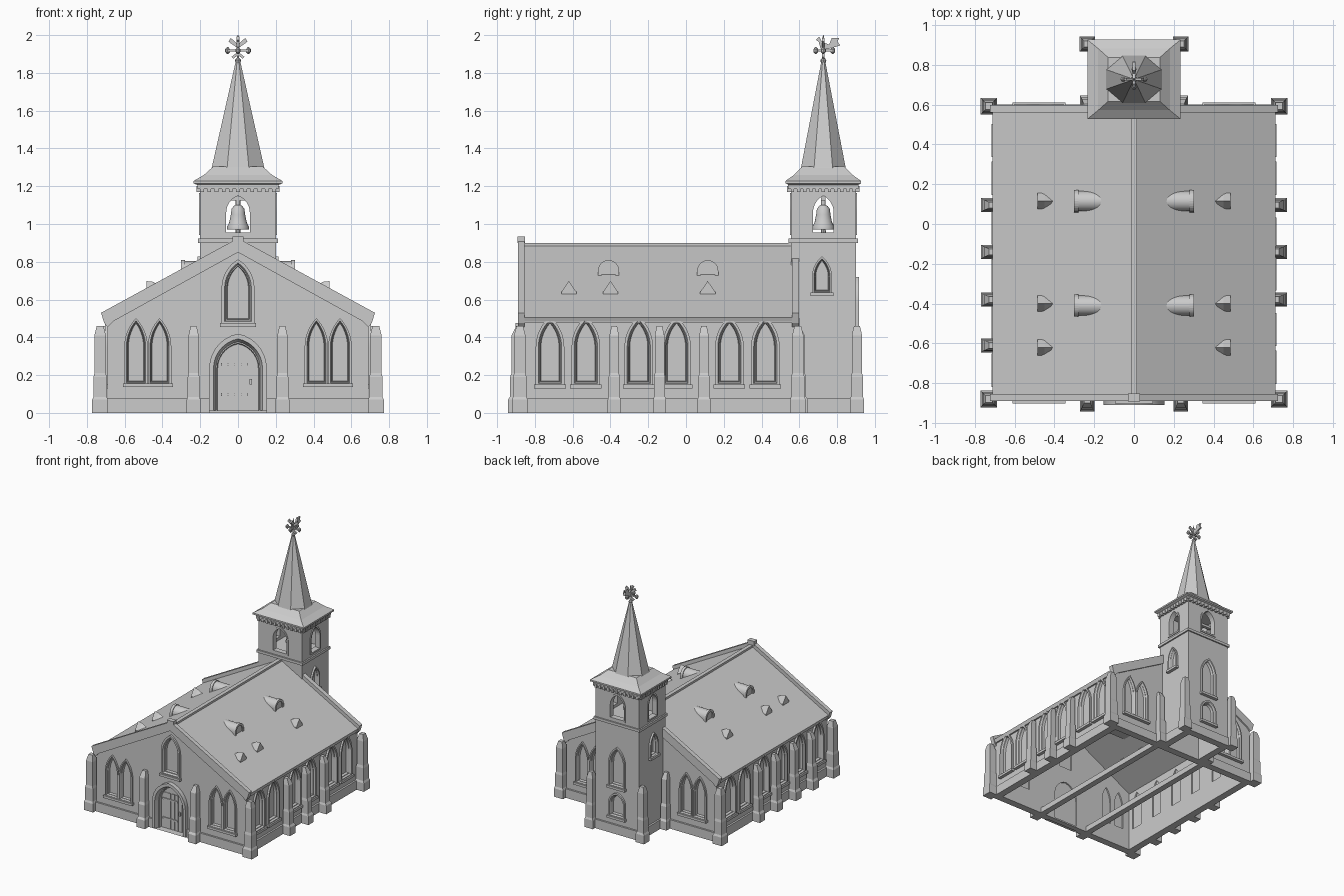
import bpy, bmesh
from math import sin, cos, pi, atan2
from collections import defaultdict

if "Cube" in bpy.data.objects:
    bpy.data.objects.remove(bpy.data.objects["Cube"])

parts = defaultdict(bmesh.new)


def loft(part, loops, closed=False):
    """Bridge equal-length loops of 3D points; cap the ends unless closed."""
    bm = parts[part]
    vs = [[bm.verts.new(p) for p in lp] for lp in loops]
    n = len(vs[0])
    pairs = list(zip(vs, vs[1:])) + ([(vs[-1], vs[0])] if closed else [])
    for a, b in pairs:
        for i in range(n):
            bm.faces.new((a[i], a[(i + 1) % n], b[(i + 1) % n], b[i]))
    if not closed:
        bm.faces.new(vs[0][::-1])
        bm.faces.new(vs[-1])


def place(axis, pts, t):
    return [(t, u, z) if axis == 'x' else (u, t, z) for u, z in pts]


def prism(part, axis, pts, t0, t1):
    loft(part, [place(axis, pts, t0), place(axis, pts, t1)])


def stack(part, levels):
    """Rectangles (z, cx, cy, hx, hy) lofted upward."""
    loft(part, [[(cx - hx, cy - hy, z), (cx + hx, cy - hy, z),
                 (cx + hx, cy + hy, z), (cx - hx, cy + hy, z)] for z, cx, cy, hx, hy in levels])


def box(part, x0, x1, y0, y1, z0, z1):
    c = ((x0 + x1) / 2, (y0 + y1) / 2, abs(x1 - x0) / 2, abs(y1 - y0) / 2)
    stack(part, [(z0, *c), (z1, *c)])


def lathe(part, cx, cy, rings, n=16, sy=1, a0=0):
    loft(part, [[(cx + r * cos(a0 + 2 * pi * i / n), cy + sy * r * sin(a0 + 2 * pi * i / n), z)
                 for i in range(n)] for r, z in rings])


def arch(u, w, z0, zs, zt, n=7):
    """Pointed (or round) arch outline."""
    h, c = zt - zs, ((zt - zs) ** 2 - w * w / 4) / w
    r, end = w / 2 + c, atan2(zt - zs, c)
    arc = [(-c + r * cos(end * i / n), zs + r * sin(end * i / n)) for i in range(n + 1)]
    arc[-1] = (0, zt)
    pts = [(-w / 2, z0), (w / 2, z0)] + arc + [(-x, z) for x, z in arc[-2::-1]]
    return [(u + x, z) for x, z in pts]


FACES = {'front': ('y', -1, -.875), 'back': ('y', 1, .585), 'right': ('x', 1, .69),
         'left': ('x', -1, -.69), 'tower_back': ('y', 1, .9),
         'tower_right': ('x', 1, .2), 'tower_left': ('x', -1, -.2)}


def window(face, wall, u, w, z0, zs, zt, g=.025, out=.015, sill=True):
    axis, s, off = FACES[face]
    outline = lambda k: arch(u, w + 2 * k, z0 - (k if sill else 0), zs, zt + k * 1.2)
    prism(wall + '_cutter', axis, outline(0.003), off - s * .1, off + s * .1)
    ring = [(g, -.012), (g, out), (g * .5, out), (g * .35, out * .4), (0, -.02), (0, -.03)]
    loft('window_and_door_frames', [place(axis, outline(k), off + s * d) for k, d in ring], True)
    prism('window_panes', axis, outline(.004), off - s * .034, off - s * .022)
    if sill:
        h = w / 2 + g + .008
        prism('window_sills', axis, [(u - h, z0 - g - .012), (u + h, z0 - g - .012),
              (u + h, z0 - g + .008), (u - h, z0 - g + .008)], off - s * .01, off + s * (out + .012))


def buttress(x, y, h, nx=0, ny=0):
    """Stepped buttress with a top sloping back along the wall normal."""
    lv = [(0, 1, 0), (.07, 1, 0), (.085, .84, .004), (.19, .84, .004),
          (.21, .72, .008), (.41, .72, .008), (.46, .42, .022)]
    stack('buttresses', [(z, x - nx * d, y - ny * d, h * s, h * s) for z, s, d in lv])


# nave walls and gables
gable = [(-.69, 0), (.69, 0), (.69, .49), (0, .87), (-.69, .49)]
prism('front_wall', 'y', gable, -.875, -.83)
prism('back_wall', 'y', gable, .54, .585)
for s, nm in ((1, 'right_wall'), (-1, 'left_wall')):
    box(nm, s * .645, s * .69, -.84, .55, 0, .5)
    box('plinth', s * .68, s * .705, -.86, .57, 0, .075)
    box('eave_moulding', s * .68, s * .703, -.86, .57, .475, .505)
    box('plinth', s * .15, s * .69, -.89, -.865, 0, .075)
    box('plinth', s * .2, s * .69, .575, .6, 0, .075)
    box('floor_beams', s * .205, s * .255, -.85, .56, 0, .045)

# roof, ridge and gable copings
prism('nave_roof', 'y', [(-.712, .505), (0, .892), (.712, .505), (.70, .475), (0, .855), (-.70, .475)],
      -.86, .57)
box('ridge_cap', -.016, .016, -.87, .56, .875, .9)
coping = [(.69, .455), (.708, .475), (.725, .53), (0, .925), (-.725, .53), (-.708, .475),
          (-.69, .455), (-.66, .485), (0, .85), (.66, .485)]
prism('gable_copings', 'y', coping, -.89, -.855)
prism('gable_copings', 'y', coping, .56, .597)
box('gable_copings', -.03, .03, -.892, -.853, .9, .935)

# nave windows and front door
for y in (.42, .23, -.05, -.25, -.53, -.72):
    window('right', 'right_wall', y, .095, .17, .35, .475, .028)
for y in (.42, .23, -.02, -.26, -.495, -.735):
    window('left', 'left_wall', y, .095, .17, .35, .475, .028)
for s in (1, -1):
    for x in (.415, .54):
        for f in ('front', 'back'):
            window(f, f + '_wall', s * x, .08, .17, .35, .475, .022)
window('front', 'front_wall', 0, .11, .5, .66, .775, .032)
window('front', 'front_wall', 0, .215, .012, .235, .365, .045, .035, False)

# door boards, hinges and handle
for x in (-.07, -.035, 0, .035, .07):
    box('door_boards', x - .0155, x + .0155, -.858, -.848, .015, .31)
for z in (.09, .25):
    box('door_hinges', -.09, .05, -.864, -.85, z, z + .014)
box('door_handle', .06, .075, -.868, -.85, .15, .18)

# buttresses
for s in (1, -1):
    buttress(s * .73, -.88, .042)
    buttress(s * .73, .592, .042)
    buttress(s * .235, -.905, .037, 0, -1)
    buttress(s * .235, .905, .038)
    buttress(s * .238, .612, .034, 0, 1)
    for y in (.095, -.14, -.38) + ((-.61,) if s < 0 else ()):
        buttress(s * .735, y, .035, s, 0)

# dormers: arched and triangular vents
for s in (1, -1):
    for y in (.115, -.41):
        body = arch(y, .1, .70, .752, .803)
        prism('arched_dormers', 'x', body, s * .295, s * .12)
        hood = [place('x', arch(y, w, .715, .752, zt), s * t) for w, zt, t in
                ((.1, .803, .28), (.112, .809, .28), (.112, .809, .302), (.076, .79, .302), (.076, .79, .285))]
        loft('dormer_hoods', hood, True)
    for y in (.115, -.4, -.62):
        loft('triangular_dormers', [place('x', [(y - w, z0), (y + w, z0), (y + w, z0 + .02),
             (y, z1), (y - w, z0 + .02)], s * t)
             for w, z0, z1, t in ((.04, .62, .698, .485), (.04, .62, .694, .45), (.022, .63, .665, .4))])

# tower walls with hollow base and open belfry
TY = .727
box('tower_walls', -.2, .2, .555, .9, 0, 1.2)
box('tower_walls_cutter', -.155, .155, .6, .855, -.1, .89)
box('tower_walls_cutter', -.16, .16, .595, .86, .93, 1.17)
prism('tower_walls_cutter', 'y', arch(0, .125, .955, 1.06, 1.15), .5, 1)
prism('tower_walls_cutter', 'x', arch(TY, .11, .955, 1.06, 1.15), -.3, .3)
for t0, t1 in ((.55, .585), (.87, .906)):
    loft('belfry_frames', [place('y', arch(0, w, z0, 1.06, zt), t) for w, z0, zt, t in
         ((.125, .955, 1.15, t0), (.15, .942, 1.165, t0), (.15, .942, 1.165, t1), (.125, .955, 1.15, t1))], True)
for s in (1, -1):
    loft('belfry_frames', [place('x', arch(TY, w, z0, 1.06, zt), s * t) for w, z0, zt, t in
         ((.11, .955, 1.15, .17), (.135, .942, 1.165, .17), (.135, .942, 1.165, .206), (.11, .955, 1.15, .206))], True)
    window('tower_' + ('right' if s > 0 else 'left'), 'tower_walls', .72, .066, .65, .72, .805, .02)
    box('tower_plinth', s * .19, s * .215, .6, .9, 0, .075)
window('tower_back', 'tower_walls', 0, .1, .41, .58, .69)
window('tower_back', 'tower_walls', 0, .1, .16, .25, .31)
box('tower_plinth', -.2, .2, .89, .915, 0, .075)


def band(part, z0, z1, g):
    loft(part, [[(sx * (.2 + k), TY + sy * (.172 + k), z) for sx, sy in ((-1, -1), (1, -1), (1, 1), (-1, 1))]
                for k, z in ((-.02, z0), (g, z0), (g, z1), (-.02, z1))], True)


band('string_course', .9, .922, .012)
band('tower_cornice', 1.185, 1.212, .014)
for i in range(11):
    u = -.19 + .038 * i
    for s in (1, -1):
        box('cornice_dentils', u - .01, u + .01, TY + s * .165, TY + s * .192, 1.17, 1.2)
        v = TY + u * .86
        box('cornice_dentils', s * .19, s * .22, v - .009, v + .009, 1.17, 1.2)

# bell, clapper and yoke
lathe('bell', 0, TY, [(.05, .972), (.058, .972), (.058, .985), (.046, 1.01), (.038, 1.05), (.034, 1.08),
                      (.022, 1.096), (.012, 1.1), (.012, 1.13)], 20)
lathe('bell_clapper', 0, TY, [(.006, .985), (.014, .965), (.014, .955), (.006, .945)], 10)
box('bell_yoke', -.17, .17, TY - .012, TY + .012, 1.125, 1.145)

# spire: flared square skirt under an eight-sided needle
stack('spire_skirt', [(1.2, 0, TY, .2, .17), (1.215, 0, TY, .235, .2), (1.228, 0, TY, .235, .2),
                      (1.26, 0, TY, .18, .155), (1.305, 0, TY, .13, .11)])
lathe('spire', 0, TY, [(.165, 1.255), (.15, 1.3), (.012, 1.865)], 8, .85, pi / 8)

# weathervane: rod, compass arms with knobs, cockerel plate
lathe('vane_rod', 0, TY, [(.012, 1.85), (.016, 1.868), (.006, 1.88), (.006, 1.97), (.002, 2.0)], 8)
box('vane_arms', -.055, .055, TY - .006, TY + .006, 1.912, 1.924)
box('vane_arms', -.006, .006, TY - .045, TY + .055, 1.912, 1.924)
for dx, dy in ((.055, 0), (-.055, 0), (0, .05), (0, -.04)):
    lathe('vane_knobs', dx, TY + dy, [(.003, 1.899), (.013, 1.911), (.013, 1.925), (.003, 1.937)], 8)
for s in (1, -1):
    prism('vane_scrolls', 'y', [(0, 1.93), (s * .05, 1.965), (s * .038, 1.985), (0, 1.95)], TY - .006, TY + .006)
    prism('vane_scrolls', 'y', [(0, 1.912), (s * .034, 1.885), (s * .024, 1.875), (0, 1.895)], TY - .006, TY + .006)
cock = [(-.04, 1.975), (-.022, 1.992), (-.008, 1.965), (.03, 1.95), (.045, 1.985), (.085, 1.985),
        (.075, 1.965), (.09, 1.945), (.055, 1.935), (.02, 1.925), (-.015, 1.93), (-.025, 1.965)]
prism('vane_cockerel', 'x', [(TY + u, z) for u, z in cock], -.007, .007)

# turn the collected geometry into objects
objs = {}
for name, bm in parts.items():
    bmesh.ops.recalc_face_normals(bm, faces=bm.faces)
    me = bpy.data.meshes.new(name)
    bm.to_mesh(me)
    bm.free()
    objs[name] = bpy.data.objects.new(name, me)
    bpy.context.collection.objects.link(objs[name])

# cut the window, door and belfry openings
for name, ob in objs.items():
    cutter = objs.get(name + '_cutter')
    if cutter:
        mod = ob.modifiers.new('openings', 'BOOLEAN')
        mod.operation, mod.solver, mod.use_self, mod.object = 'DIFFERENCE', 'EXACT', True, cutter
        cutter.hide_render = True
        cutter.hide_set(True)

# smooth the rounded parts, keeping edges sharp
bpy.ops.object.select_all(action='DESELECT')
for name in ('bell', 'bell_clapper', 'arched_dormers', 'window_and_door_frames', 'belfry_frames'):
    objs[name].select_set(True)
bpy.context.view_layer.objects.active = objs['bell']
bpy.ops.object.shade_smooth_by_angle(angle=pi / 6)
